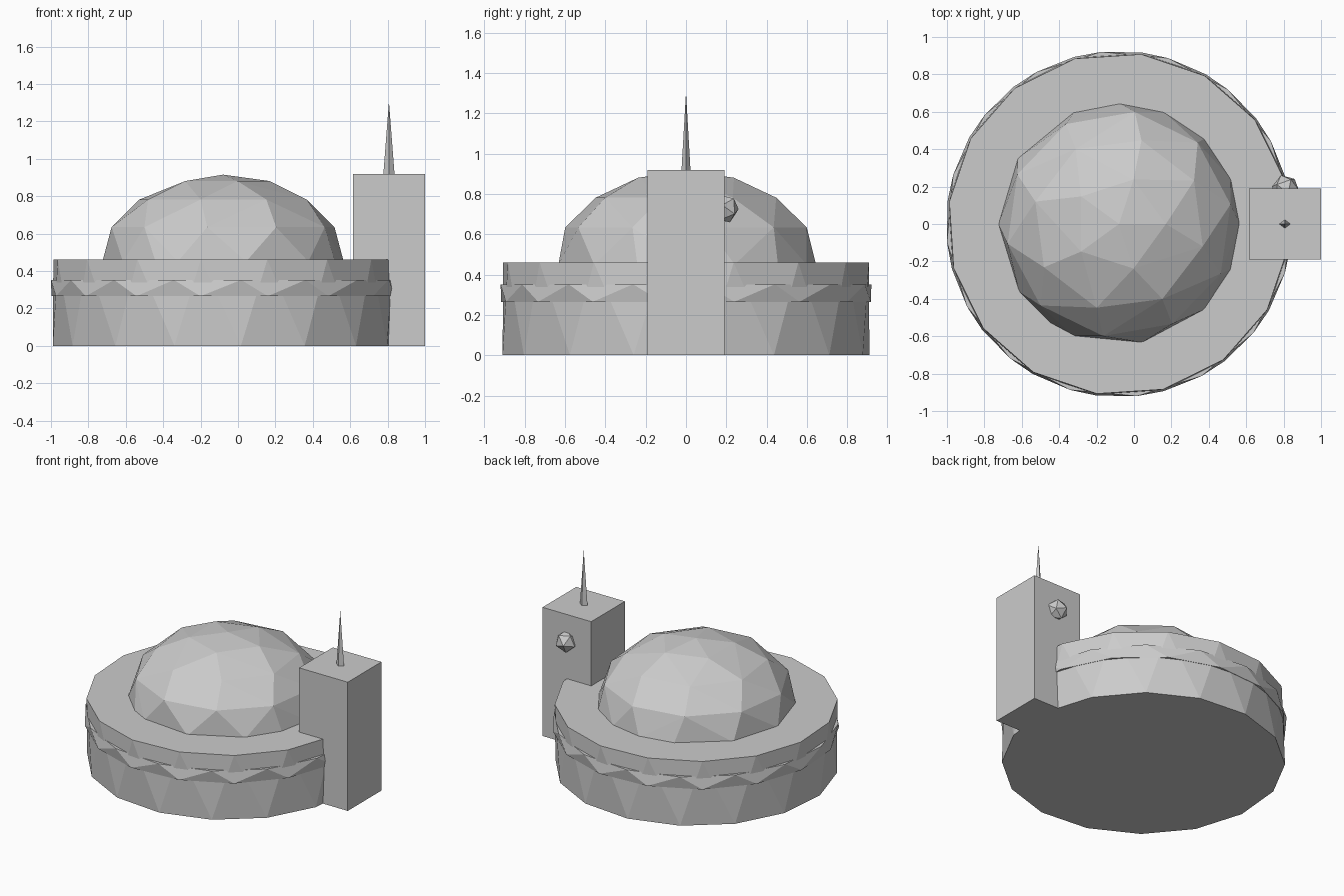
import bpy, bmesh
from math import sin, cos, radians
from mathutils import Matrix, Vector

if "Cube" in bpy.data.objects:
    bpy.data.objects.remove(bpy.data.objects["Cube"])

CX = -0.08  # centre of the round building

stone = bpy.data.materials.new("plain_grey")
stone.diffuse_color = (0.6, 0.6, 0.6, 1)
stone.use_nodes = True
stone.node_tree.nodes["Principled BSDF"].inputs["Base Color"].default_value = stone.diffuse_color


def finish(name, bm):
    bmesh.ops.recalc_face_normals(bm, faces=bm.faces)
    me = bpy.data.meshes.new(name)
    bm.to_mesh(me)
    bm.free()
    me.materials.append(stone)
    ob = bpy.data.objects.new(name, me)
    bpy.context.collection.objects.link(ob)
    return ob


def even(count, phase):
    return [phase + 360 * i / count for i in range(count)]


def faceted(name, rings):
    """Low-poly shell wrapped around rings of (radius, height, angles)."""
    bm = bmesh.new()
    for r, z, angles in rings:
        for a in angles:
            bm.verts.new((CX + r * cos(radians(a)), r * sin(radians(a)), z))
    bmesh.ops.convex_hull(bm, input=bm.verts[:])
    bmesh.ops.dissolve_limit(bm, angle_limit=radians(0.5), verts=bm.verts[:], edges=bm.edges[:])
    return finish(name, bm)


# round base with staggered wall facets
faceted("round_base", [(0.915, 0.0, even(16, -84)), (0.915, 0.46, even(16, -75))])

# raised band, staggered the other way so it weaves through the wall
faceted("wall_band", [(0.925, 0.265, even(16, -75)), (0.925, 0.352, even(16, -84))])

# flattened dome with irregular low-poly facets
rim = [0, 22, 45, 68, 90, 112, 147, 180, 214, 236, 248, 281, 315, 338]
levels = [(22.5, even(10, 10)), (45, even(8, 30)), (67.5, even(5, 0)), (90, [0])]
dome = [(0.645, 0.45, rim)]
for lat, angles in levels:
    dome.append((0.655 * cos(radians(lat)), 0.46 + 0.455 * sin(radians(lat)), angles))
faceted("dome", dome)

# square tower
bm = bmesh.new()
bmesh.ops.create_cube(bm, size=1, matrix=Matrix.Translation((0.807, 0, 0.459))
                      @ Matrix.Diagonal((0.384, 0.38, 0.918, 1)))
finish("tower", bm)

# thin spire
bm = bmesh.new()
bmesh.ops.create_cone(bm, cap_ends=True, segments=4, radius1=0.03, radius2=0, depth=0.39,
                      matrix=Matrix.Translation((0.807, 0, 1.11)) @ Matrix.Diagonal((1, 0.75, 1, 1)))
finish("spire", bm)

# small round knob on the back of the tower
bm = bmesh.new()
bmesh.ops.create_icosphere(bm, subdivisions=1, radius=0.075,
                           matrix=Matrix.Translation((0.81, 0.19, 0.727))
                           @ Matrix.Rotation(radians(25), 4, Vector((1, 0.5, 0))))
finish("tower_knob", bm)
